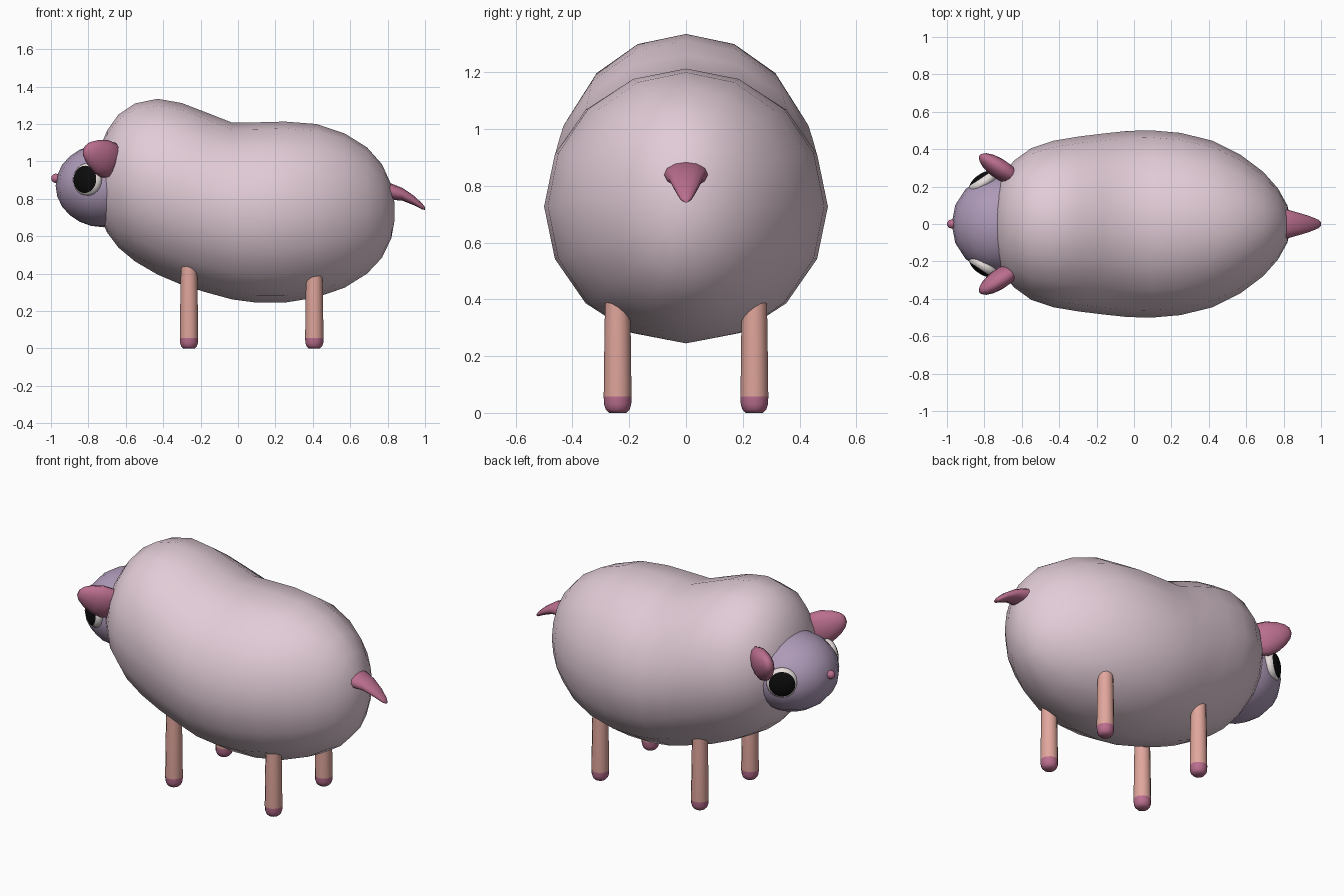
import bpy, bmesh, math
from mathutils import Vector, Matrix

if "Cube" in bpy.data.objects:
    bpy.data.objects.remove(bpy.data.objects["Cube"])


def material(name, rgb):
    m = bpy.data.materials.new(name)
    lin = [(c / 255 / 12.92) if c < 11 else ((c / 255 + 0.055) / 1.055) ** 2.4 for c in rgb]
    m.diffuse_color = (*lin, 1)
    m.use_nodes = True
    m.node_tree.nodes["Principled BSDF"].inputs["Base Color"].default_value = m.diffuse_color
    return m


WOOL = material("pale pink wool", (226, 204, 215))
FACE = material("lavender face", (174, 154, 184))
PINK = material("dark pink", (186, 110, 142))
SKIN = material("leg skin", (224, 166, 156))
WHITE = material("eye white", (232, 224, 222))
BLACK = material("pupil black", (12, 12, 12))


def finish(name, bm, mats, angle=60):
    bmesh.ops.recalc_face_normals(bm, faces=bm.faces)
    me = bpy.data.meshes.new(name)
    bm.to_mesh(me)
    bm.free()
    for m in mats:
        me.materials.append(m)
    me.shade_smooth()
    me.set_sharp_from_angle(angle=math.radians(angle))
    ob = bpy.data.objects.new(name, me)
    bpy.context.collection.objects.link(ob)
    return ob


def loft(name, rings, mats, sides=16, angle=60, rule=None):
    """Each ring is (centre, u, v): an ellipse spanned by the half axes u and v."""
    bm = bmesh.new()
    loops = []
    for c, u, v in rings:
        c, u, v = Vector(c), Vector(u), Vector(v)
        loops.append([bm.verts.new(c + u * math.sin(a) + v * math.cos(a))
                      for a in (2 * math.pi * i / sides for i in range(sides))])
    for a, b in zip(loops, loops[1:]):
        for i in range(sides):
            j = (i + 1) % sides
            bm.faces.new((a[i], a[j], b[j], b[i]))
    bm.faces.new(loops[0])
    bm.faces.new(loops[-1])
    if rule:
        for f in bm.faces:
            f.material_index = rule(f.calc_center_median())
    return finish(name, bm, mats, angle)


def ellipsoid(name, centre, radii, mats, normal=(0, 0, 1), seg=16, rings=12, rule=None):
    bm = bmesh.new()
    bmesh.ops.create_uvsphere(bm, u_segments=seg, v_segments=rings, radius=1)
    if rule:
        for f in bm.faces:
            f.material_index = rule(f.calc_center_median())
    rot = Vector(normal).to_track_quat('Z', 'Y').to_matrix().to_4x4()
    bm.transform(Matrix.Translation(centre) @ rot @ Matrix.Diagonal((*radii, 1)))
    return finish(name, bm, mats)


# Body: x, bottom z, top z, half width
body = [(-0.755, 0.82, 0.98, 0.08), (-0.74, 0.71, 1.07, 0.18), (-0.70, 0.62, 1.165, 0.27),
        (-0.64, 0.54, 1.25, 0.34), (-0.55, 0.465, 1.31, 0.405), (-0.43, 0.395, 1.335, 0.445),
        (-0.30, 0.34, 1.312, 0.467), (-0.17, 0.30, 1.262, 0.483), (-0.03, 0.262, 1.207, 0.498),
        (0.10, 0.245, 1.209, 0.5), (0.25, 0.245, 1.213, 0.487), (0.42, 0.273, 1.2, 0.445),
        (0.57, 0.325, 1.15, 0.37), (0.69, 0.40, 1.075, 0.28), (0.77, 0.485, 0.985, 0.19),
        (0.82, 0.59, 0.875, 0.1), (0.838, 0.69, 0.77, 0.025)]
loft("body", [((x, 0, (b + t) / 2), (0, w, 0), (0, 0, (t - b) / 2)) for x, b, t, w in body], [WOOL])

# Head and nose
ellipsoid("head", (-0.72, 0, 0.87), (0.255, 0.265, 0.222), [FACE])
ellipsoid("nose", (-0.975, 0, 0.91), (0.025, 0.025, 0.025), [PINK], seg=10, rings=8)

# Tail: x, top z, bottom z, half width
tail = [(0.76, 0.895, 0.79, 0.08), (0.82, 0.882, 0.795, 0.077), (0.88, 0.858, 0.79, 0.06),
        (0.94, 0.817, 0.766, 0.042), (0.985, 0.775, 0.743, 0.023), (1.0, 0.755, 0.741, 0.01)]
loft("tail", [((x, 0, (b + t) / 2), (0, w, 0), (0, 0, (t - b) / 2)) for x, t, b, w in tail],
     [PINK], sides=12)

for s, side in ((-1, "right"), (1, "left")):
    # Eye: flattened ball with a dark outer cap
    ellipsoid(side + "_eye", (-0.805, s * 0.225, 0.903), (0.088, 0.088, 0.045), [WHITE, BLACK],
              normal=(-0.55, s * 0.83, 0.04), seg=24, rings=16,
              rule=lambda c: 1 if c.z > 0.56 else 0)

    # Ear: flattened leaf, broad at the root and narrow at the tip
    root, tip = Vector((-0.65, s * 0.245, 0.985)), Vector((-0.818, s * 0.365, 1.07))
    axis = (tip - root).normalized()
    wide = Vector((0.3, 0, 1))
    wide = (wide - axis * wide.dot(axis)).normalized()
    thin = axis.cross(wide)
    leaf = [(0, 0.055, 0.02), (0.07, 0.085, 0.04), (0.25, 0.1, 0.052), (0.5, 0.095, 0.053),
            (0.75, 0.072, 0.043), (0.92, 0.045, 0.028), (1, 0.02, 0.012)]
    loft(side + "_ear", [(root.lerp(tip, t), wide * w, thin * h) for t, w, h in leaf],
         [PINK], sides=12)

    # Legs with coloured hooves
    for x, end in ((-0.262, "front"), (0.408, "back")):
        profile = [(0, 0.03), (0.012, 0.042), (0.03, 0.048), (0.057, 0.049), (0.3, 0.046), (0.48, 0.042)]
        loft(f"{end}_{side}_leg",
             [((x, s * 0.241, z), (r, 0, 0), (0, r, 0)) for z, r in profile],
             [SKIN, PINK], sides=12, rule=lambda c: 1 if c.z < 0.057 else 0)
